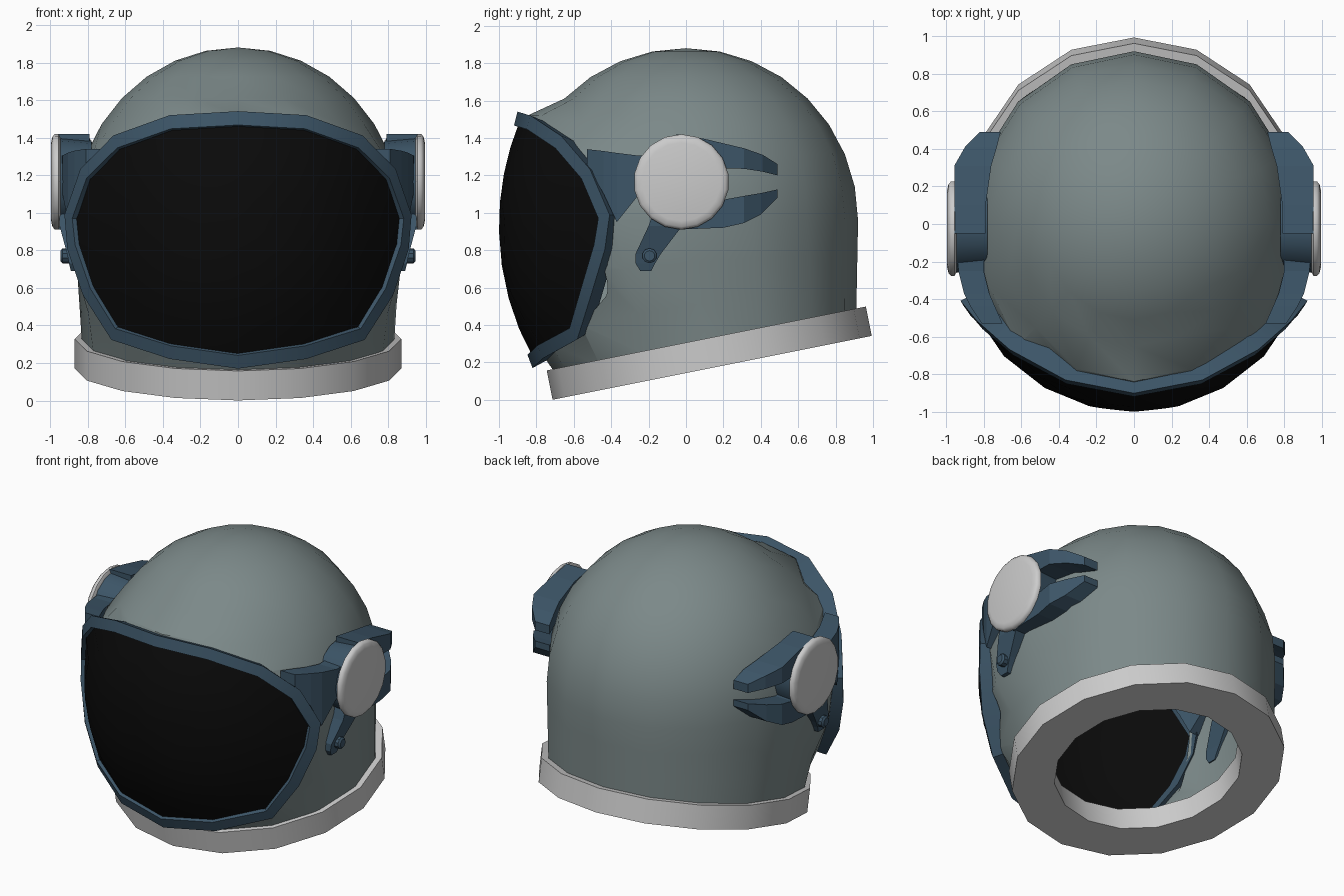
import bpy, bmesh
from math import sin, cos, pi, sqrt, radians
from mathutils import Vector, Matrix

if "Cube" in bpy.data.objects:
    bpy.data.objects.remove(bpy.data.objects["Cube"])


def material(name, rgb):
    m = bpy.data.materials.new(name)
    m.diffuse_color = (*rgb, 1)
    m.use_nodes = True
    m.node_tree.nodes["Principled BSDF"].inputs["Base Color"].default_value = m.diffuse_color
    return m


SHELL = material("shell_grey_green", (0.2, 0.25, 0.25))
BLUE = material("dark_blue", (0.045, 0.09, 0.135))
BLACK = material("visor_black", (0.003, 0.003, 0.003))


def make(name, verts, faces, mat=None, smooth=None, mirror=False):
    me = bpy.data.meshes.new(name)
    me.from_pydata([tuple(v) for v in verts], [], faces)
    bm = bmesh.new()
    bm.from_mesh(me)
    bmesh.ops.recalc_face_normals(bm, faces=bm.faces)
    bm.to_mesh(me)
    bm.free()
    ob = bpy.data.objects.new(name, me)
    bpy.context.collection.objects.link(ob)
    if mat:
        me.materials.append(mat)
    if mirror:
        ob.modifiers.new("mirror", 'MIRROR')
    if smooth:
        select(ob)
        bpy.ops.object.shade_smooth_by_angle(angle=radians(smooth))
    return ob


def select(ob):
    bpy.ops.object.select_all(action='DESELECT')
    ob.select_set(True)
    bpy.context.view_layer.objects.active = ob


def loft(name, rings, mat=None, closed=False, caps=True, **kw):
    """Skin a list of equal-length vertex rings."""
    n, k = len(rings[0]), len(rings)
    verts = [v for r in rings for v in r]
    faces = []
    for j in range(k if closed else k - 1):
        a, b = j * n, ((j + 1) % k) * n
        faces += [(a + i, a + (i + 1) % n, b + (i + 1) % n, b + i) for i in range(n)]
    if caps and not closed:
        faces += [tuple(range(n)), tuple(range((k - 1) * n, k * n))]
    return make(name, verts, faces, mat, **kw)


# Visor outline in front view, and the ellipsoid it lies on
half = [(0, 1.46), (.35, 1.44), (.63, 1.34), (.79, 1.18), (.865, .97),
        (.85, .83), (.77, .6), (.64, .39), (.35, .3), (0, .25)]
outline = half + [(-x, z) for x, z in half[-2:0:-1]]
C, R = Vector((0, 0, .93)), Vector((.975, 1, 1.22))


def on_visor(x, z):
    d = 1 - (x / R.x) ** 2 - ((z - C.z) / R.z) ** 2
    return Vector((x, -sqrt(max(d, 0)), z))


# Shell: dome above, tapering to a tilted neck, bulging forward to meet the visor
N = 16


def bulge(p):
    e = sqrt((p.x / .88) ** 2 + ((p.z - .86) / .62) ** 2)
    t = min(max((1.2 - e) / .2, 0), 1) * min(max(-p.y / .35, 0), 1)
    v = p - C
    size = sqrt(sum((v[i] / R[i]) ** 2 for i in range(3)))
    return p.lerp(C + v * (.97 / size), t * t * (3 - 2 * t))


def dome_ring(phi):
    return [Vector((.874 / .92 * .92 * sin(phi) * sin(2 * pi * i / N),
                    -.92 * sin(phi) * cos(2 * pi * i / N),
                    .96 + .92 * cos(phi))) for i in range(N)]


rings = [dome_ring(j * pi / 16) for j in range(1, 9)]
neck = []
for i in range(N):
    a = 2 * pi * i / N
    y = .11 - .8 * cos(a)
    neck.append(Vector((.83 * sin(a), y, .29 + .2 * (y - .11))))
equator = rings[-1]
for t in (1 / 3, 2 / 3):
    rings.append([p.lerp(q, t) for p, q in zip(equator, neck)])
rings = [[bulge(p) for p in r] for r in rings] + [neck]
verts = [Vector((0, 0, 1.88))] + [p for r in rings for p in r]
faces = [(0, 1 + i, 1 + (i + 1) % N) for i in range(N)]
for j in range(len(rings) - 1):
    a = 1 + j * N
    faces += [(a + i, a + N + i, a + N + (i + 1) % N, a + (i + 1) % N) for i in range(N)]
shell = make("helmet_shell", verts, faces, SHELL)
cutter = loft("visor_cutter", [[(x, y, z) for x, z in outline] for y in (-1.5, -.42)])
cutter.hide_render = True
solid = shell.modifiers.new("wall", 'SOLIDIFY')
solid.thickness, solid.offset = .03, -1
cut = shell.modifiers.new("visor_hole", 'BOOLEAN')
cut.object, cut.operation, cut.solver = cutter, 'DIFFERENCE', 'EXACT'
select(shell)
for m in ("wall", "visor_hole"):
    bpy.ops.object.modifier_apply(modifier=m)
bpy.ops.object.shade_smooth_by_angle(angle=radians(40))
bpy.data.objects.remove(cutter)

# Visor glass
mid = (0, .9)
rings = [[on_visor(mid[0] + (x - mid[0]) * s, mid[1] + (z - mid[1]) * s)
          for x, z in outline] for s in (1.02, .8, .55, .28)]
n = len(outline)
verts = [p for r in rings for p in r] + [on_visor(*mid)]
faces = [(j * n + i, j * n + (i + 1) % n, (j + 1) * n + (i + 1) % n, (j + 1) * n + i)
         for j in range(3) for i in range(n)]
faces += [(3 * n + i, 3 * n + (i + 1) % n, 4 * n) for i in range(n)]
make("visor", verts, faces, BLACK, smooth=60)

# Visor frame: rectangular section swept round the outline
path = [on_visor(x, z) for x, z in outline]
sections = []
for i, p in enumerate(path):
    tangent = (path[(i + 1) % n] - path[i - 1]).normalized()
    v = p - C
    normal = Vector([v[k] / R[k] ** 2 for k in range(3)]).normalized()
    out = normal.cross(tangent).normalized()
    if out.dot(p - Vector((0, -1, .9))) < 0:
        out = -out
    sections.append([p + normal * .02, p + out * .075 + normal * .03,
                     p + out * .075 - normal * .09, p - normal * .05])
loft("visor_frame", sections, BLUE, closed=True, smooth=30)

# Tilted neck ring
M = Matrix.Translation((0, .14, .171)) @ Matrix.Rotation(radians(11.3), 4, 'X')
profile = [(.87, 0), (.87, .16), (.6, .16), (.6, 0)]
loft("neck_ring", [[M @ Vector((r * sin(2 * pi * i / N), r * cos(2 * pi * i / N), h))
                    for r, h in profile] for i in range(N)], closed=True, smooth=30)


# Side fittings, mirrored to both sides
def lathe_x(name, y, z, profile, sides, mat=None, smooth=None):
    loft(name, [[(x, y + r * sin(2 * pi * i / sides), z + r * cos(2 * pi * i / sides))
                 for i in range(sides)] for x, r in profile], mat, smooth=smooth, mirror=True)


def bar(name, stations):
    """Stations along y: (y, top z, bottom z, outer x, inner x)."""
    loft(name, [[(xo, y, t), (xo, y, b), (xi, y, b), (xi, y, t)]
                for y, t, b, xo, xi in stations], BLUE, mirror=True)


lathe_x("ear_disc", -.025, 1.165,
        [(.945, .235), (.955, .255), (.975, .255), (.988, .24), (.995, .21)], 18, smooth=50)
lathe_x("ear_hub", -.025, 1.165, [(.78, .22), (.95, .235)], 16, BLUE, 30)
bar("upper_prong", [(-.05, 1.42, 1.22, .957, .79), (.1, 1.395, 1.24, .957, .79),
                    (.31, 1.345, 1.235, .957, .76), (.41, 1.31, 1.22, .9, .73),
                    (.49, 1.26, 1.2, .82, .71)])
bar("lower_prong", [(-.05, 1.1, .91, .957, .79), (.2, 1.07, .92, .957, .79),
                    (.31, 1.09, .945, .957, .76), (.4, 1.105, .99, .9, .73),
                    (.49, 1.125, 1.08, .82, .71)])
bar("visor_arm", [(0, 1.31, 1.08, .95, .8), (-.25, 1.305, 1.1, .935, .8),
                  (-.37, 1.32, .95, .905, .77), (-.44, 1.33, 1.1, .87, .74),
                  (-.53, 1.34, 1.26, .81, .7)])
loft("lower_tab", [[(xo, y0, z), (xo, y1, z), (xi, y1, z), (xi, y0, z)]
                   for z, y0, y1, xo, xi in [(1.05, -.16, .03, .955, .8), (.93, -.2, -.02, .95, .8),
                                             (.78, -.27, -.135, .91, .82), (.73, -.27, -.165, .9, .82),
                                             (.69, -.245, -.185, .89, .82)]], BLUE, mirror=True)
lathe_x("tab_bolt", -.195, .77, [(.86, .04), (.935, .04), (.945, .028)], 10, BLUE, 30)
